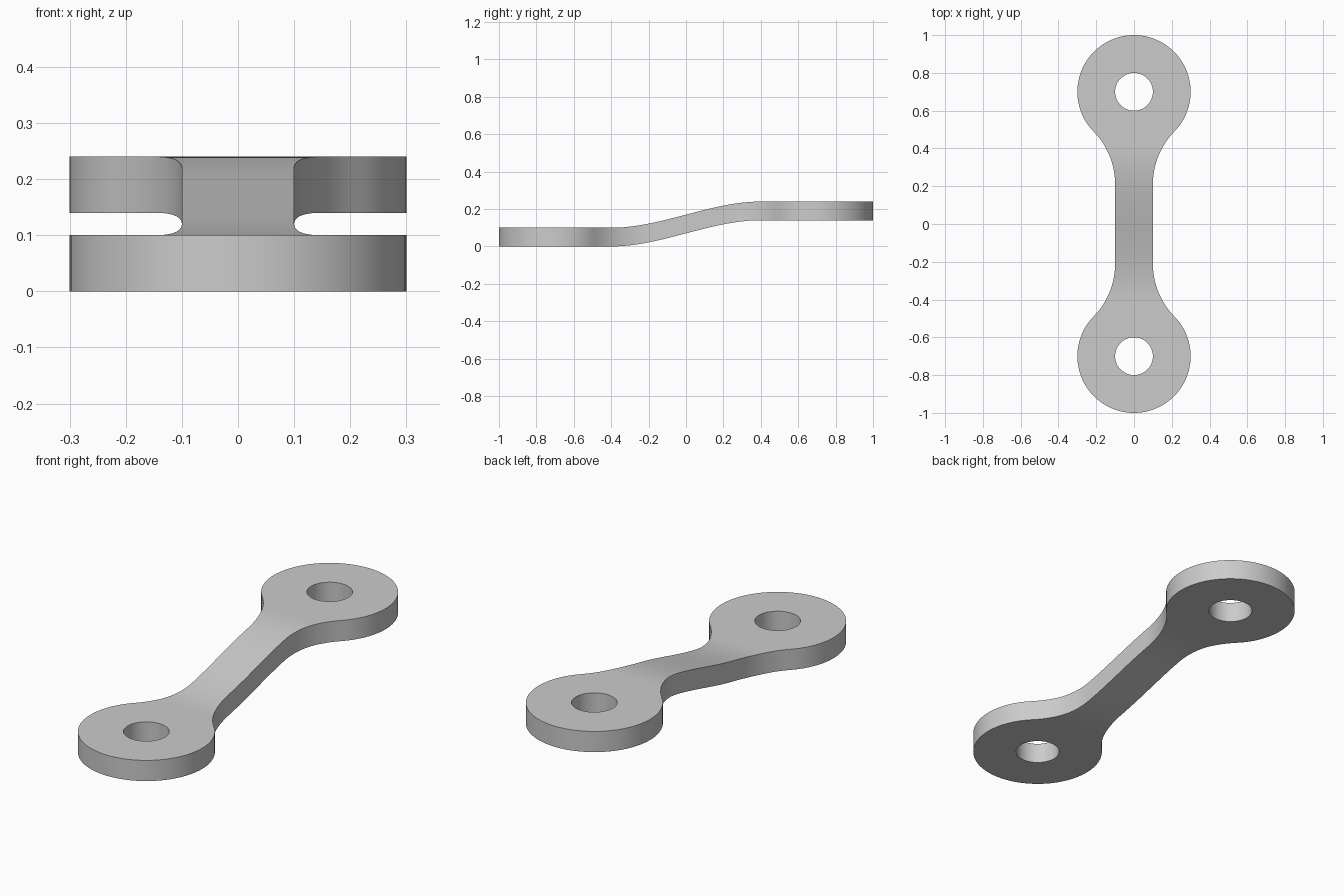
import bpy
import bmesh
from math import atan2, cos, sin, sqrt, pi, radians

if "Cube" in bpy.data.objects:
    bpy.data.objects.remove(bpy.data.objects["Cube"], do_unlink=True)

PAD_Y, PAD_R, HOLE_R = 0.7, 0.3, 0.1
BAR_W, FILLET_R = 0.1, 0.4
THICK, RISE, BEND = 0.1, 0.14, 0.4

# Fillet arc tangent to both the bar side and the round pad
fillet_x = BAR_W + FILLET_R
drop = sqrt((PAD_R + FILLET_R) ** 2 - fillet_x ** 2)
fillet_y = PAD_Y - drop
start = atan2(-drop, fillet_x)
neck_y = PAD_Y + PAD_R * sin(start)


def half_width(y):
    d = max(abs(y) - fillet_y, 0)
    return fillet_x - sqrt(FILLET_R ** 2 - d * d)


def lift(y):
    t = min(max((y + BEND) / (2 * BEND), 0), 1)
    return RISE * t * t * (3 - 2 * t)


bm = bmesh.new()


def add_face(points):
    bm.faces.new([bm.verts.new((x, y, 0)) for x, y in points])


# Angles round a pad: outer arc first, then the straight neck edge
ARC, NECK = 72, 24
end = pi - start
angles = [start + (end - start) * i / ARC for i in range(ARC)]
angles += [end + (start + 2 * pi - end) * i / NECK for i in range(NECK + 1)]


def rim(i):
    a = angles[i]
    r = PAD_R if i <= ARC else (neck_y - PAD_Y) / sin(a)
    return r * cos(a), PAD_Y + r * sin(a)


def hole(i):
    return HOLE_R * cos(angles[i]), PAD_Y + HOLE_R * sin(angles[i])


# Two pads with holes
for side in (1, -1):
    for i in range(ARC + NECK):
        quad = [hole(i), rim(i), rim(i + 1), hole(i + 1)]
        add_face([(x, side * y) for x, y in quad])

# Bar in strips, sharing the neck edges with the pads
STEPS = 56
neck = [rim(i) for i in range(ARC, ARC + NECK + 1)]
stations = [neck_y * (2 * i / STEPS - 1) for i in range(STEPS + 1)]
for i, (y0, y1) in enumerate(zip(stations, stations[1:])):
    w0, w1 = half_width(y0), half_width(y1)
    low = [(-w0, y0), (w0, y0)]
    high = [(w1, y1), (-w1, y1)]
    if i == 0:
        low = [(x, -y) for x, y in neck]
    if i == STEPS - 1:
        high = neck[::-1]
    add_face(low + high)
bmesh.ops.remove_doubles(bm, verts=bm.verts[:], dist=0.0001)

# Thicken, then bend into an offset
out = bmesh.ops.extrude_face_region(bm, geom=bm.faces[:], use_keep_orig=True)
for g in out["geom"]:
    if isinstance(g, bmesh.types.BMVert):
        g.co.z += THICK
for v in bm.verts:
    v.co.z += lift(v.co.y)
bmesh.ops.recalc_face_normals(bm, faces=bm.faces[:])

mesh = bpy.data.meshes.new("offset_link")
bm.to_mesh(mesh)
bm.free()
link = bpy.data.objects.new("offset_link", mesh)
bpy.context.collection.objects.link(link)

# Plain grey finish
grey = bpy.data.materials.new("light_grey")
grey.use_nodes = True
colour = (0.6, 0.6, 0.6, 1)
grey.diffuse_color = colour
grey.node_tree.nodes["Principled BSDF"].inputs["Base Color"].default_value = colour
mesh.materials.append(grey)

bpy.ops.object.select_all(action="DESELECT")
link.select_set(True)
bpy.context.view_layer.objects.active = link
bpy.ops.object.shade_smooth_by_angle(angle=radians(30))
